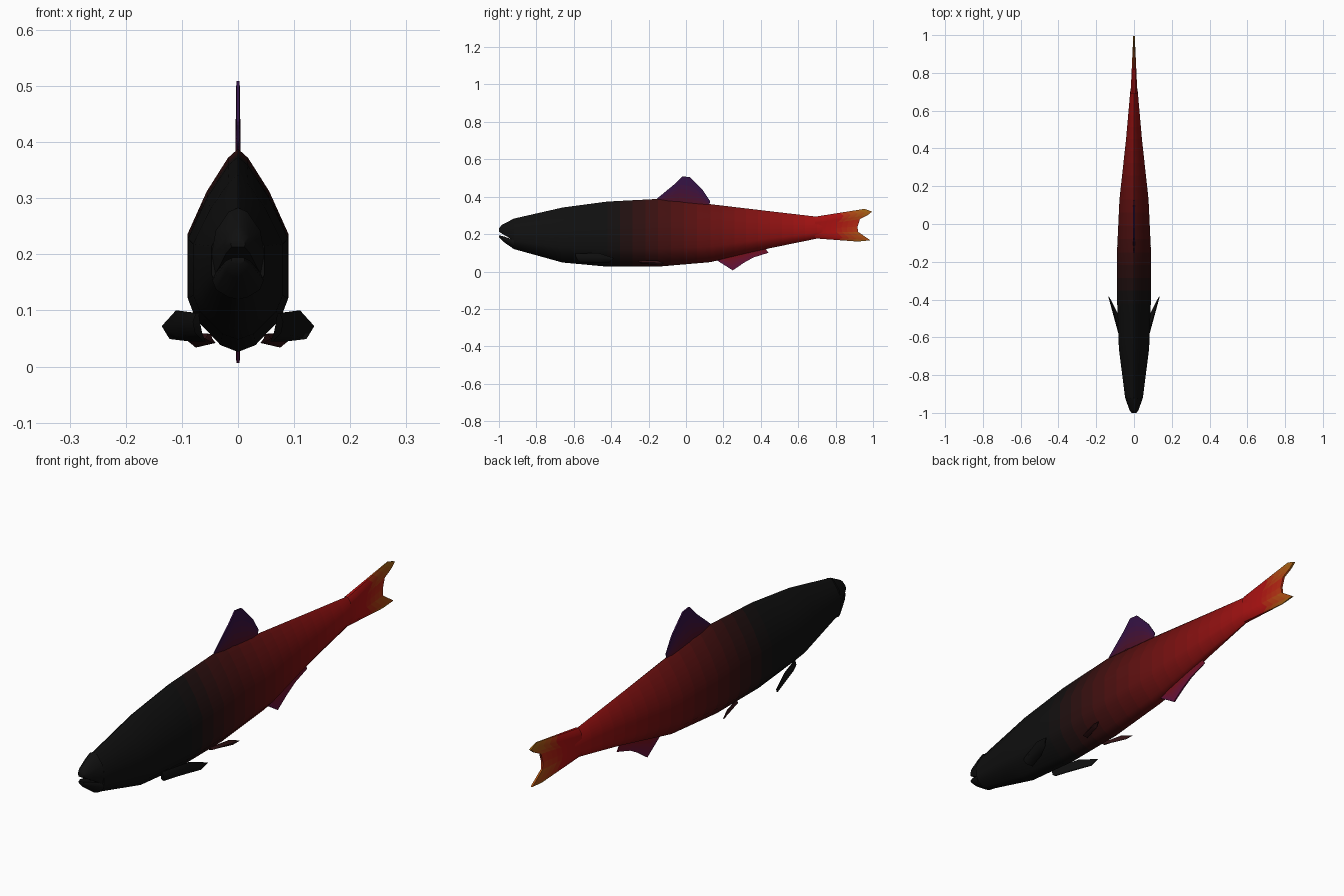
import bpy
from mathutils import Vector

if "Cube" in bpy.data.objects:
    bpy.data.objects.remove(bpy.data.objects["Cube"])

BLACK, RED = (0.005, 0.005, 0.005), (0.48, 0.006, 0.006)
ORANGE, PURPLE = (0.36, 0.14, 0.008), (0.035, 0.006, 0.06)


def mix(a, b, t):
    return tuple(p + (q - p) * t for p, q in zip(a, b))


def material(col):
    name = "tint_%d_%d_%d" % tuple(round(c * 1000) for c in col)
    m = bpy.data.materials.get(name) or bpy.data.materials.new(name)
    m.diffuse_color = (*col, 1)
    m.use_nodes = True
    m.node_tree.nodes["Principled BSDF"].inputs["Base Color"].default_value = m.diffuse_color
    return m


def body_colour(y):
    t = max(0, min(1, (y + 0.42) / 1.35))
    return mix(BLACK, RED, t ** 1.5)


def make(name, verts, faces, cols):
    me = bpy.data.meshes.new(name)
    me.from_pydata(verts, [], faces)
    slots = {}
    for poly, c in zip(me.polygons, cols):
        m = material(c)
        if m.name not in slots:
            slots[m.name] = len(slots)
            me.materials.append(m)
        poly.material_index = slots[m.name]
    ob = bpy.data.objects.new(name, me)
    bpy.context.collection.objects.link(ob)
    bpy.ops.object.select_all(action='DESELECT')
    ob.select_set(True)
    bpy.context.view_layer.objects.active = ob
    bpy.ops.object.shade_smooth_by_angle(angle=0.9)
    return ob


# half cross-section: (width fraction, height fraction), bottom to top
SECTION = [(0, 0), (.35, .035), (.85, .17), (1, .27), (1, .58), (.62, .79), (.2, .955), (0, 1)]
RING = SECTION + [(-x, z) for x, z in SECTION[-2:0:-1]]


def loft(name, stations, step=0.07, section=RING):
    rows = []
    for a, b in zip(stations, stations[1:]):
        n = max(1, round((b[0] - a[0]) / step))
        rows += [mix(a, b, i / n) for i in range(n)]
    rows.append(stations[-1])
    n = len(section)
    verts = [(x * w, y, lo + (hi - lo) * z) for y, lo, hi, w in rows for x, z in section]
    faces, cols = [], []
    for r in range(len(rows) - 1):
        for k in range(n):
            j = (k + 1) % n
            faces.append((r * n + k, r * n + j, (r + 1) * n + j, (r + 1) * n + k))
            cols.append(body_colour((rows[r][0] + rows[r + 1][0]) / 2))
    faces += [tuple(range(n))[::-1], tuple(range(len(verts) - n, len(verts)))]
    cols += [body_colour(rows[0][0]), body_colour(rows[-1][0])]
    return make(name, verts, faces, cols)


def fin(name, base, tip, thick, colour, levels=6):
    """Two skins between a base line and a tip line, thinning to the tip."""
    n = len(base)
    verts, faces, cols = [], [], []
    for side in (1, -1):
        for r in range(levels + 1):
            t = r / levels
            for k in range(n):
                edge = 0.35 if k in (0, n - 1) else 1
                h = side * (thick[0] * (1 - t) + thick[1] * t) * edge
                p = Vector(base[k]).lerp(Vector(tip[k]), t)
                verts.append((p.x + h, p.y, p.z))
    off = n * (levels + 1)

    def add(f, t, u):
        faces.append(f)
        cols.append(colour(t, u))
    for r in range(levels):
        t = (r + .5) / levels
        for k in range(n - 1):
            a = r * n + k
            f = (a, a + 1, a + n + 1, a + n)
            u = (k + .5) / (n - 1)
            add(f, t, u)
            add(tuple(i + off for i in f[::-1]), t, u)
        for k in (0, n - 1):
            a = r * n + k
            f = (a, a + n, a + n + off, a + off)
            add(f if k == 0 else f[::-1], t, k / (n - 1))
    for k in range(n - 1):
        a = levels * n + k
        add((a, a + 1, a + 1 + off, a + off), 1, (k + .5) / (n - 1))
    return make(name, verts, faces, cols)


def flat(pts):
    return [(0, y, z) for y, z in pts]


# body: y, bottom, top, half width
loft("body", [(-.92, .12, .283, .047), (-.66, .048, .342, .08), (-.42, .026, .374, .089),
              (-.15, .026, .388, .09), (.13, .05, .36, .077), (.45, .125, .322, .042),
              (.70, .176, .293, .02), (.74, .185, .285, .014)])

# jaws with open mouth between
JAW = [(0, 0), (.85, 0), (1, .3), (.85, .65), (.35, .94), (0, 1)]
UPPER = JAW + [(-x, z) for x, z in JAW[-2:0:-1]]
LOWER = [(x, 1 - z) for x, z in UPPER[::-1]]
loft("upper_jaw", [(-1, .213, .230, .013), (-.985, .203, .249, .024), (-.92, .165, .283, .047)], .1, UPPER)
loft("lower_jaw", [(-1, .182, .194, .012), (-.975, .158, .188, .026), (-.92, .12, .168, .046)], .1, LOWER)

# tail fin
fin("tail_fin",
    flat([(.69, .293), (.69, .275), (.69, .26), (.69, .245), (.69, .225), (.69, .21), (.69, .192), (.69, .177)]),
    flat([(.955, .335), (.995, .32), (.97, .30), (.93, .28), (.917, .24), (.92, .212), (.985, .167), (.92, .16)]),
    (.018, .004),
    lambda t, u: mix(body_colour(.7 + .25 * t), ORANGE, max(0, (t - .45) / .55) * min(1, abs(u - .55) * 2.6)), 8)

# dorsal fin
fin("dorsal_fin",
    flat([(-.16, .375), (-.10, .375), (-.04, .375), (.01, .365), (.06, .36), (.09, .355), (.12, .35)]),
    flat([(-.155, .39), (-.06, .468), (-.02, .509), (.02, .504), (.05, .475), (.09, .435), (.13, .375)]),
    (.005, .003), lambda t, u: mix(body_colour(-.05 + .1 * u), PURPLE, min(1, .2 + t)))

# anal fin
fin("anal_fin",
    flat([(.16, .07), (.22, .08), (.28, .09), (.34, .11), (.42, .13)]),
    flat([(.165, .06), (.25, .006), (.31, .047), (.36, .075), (.44, .10)]),
    (.005, .003), lambda t, u: mix(body_colour(.3), (.10, .006, .06), t * (1 - .6 * u)))

# paired pectoral and pelvic fins
for side, s in (("right", 1), ("left", -1)):
    for name, base, tip, tint in (
        ("pectoral_fin", [(.072, -.59, .095), (.074, -.59, .08), (.07, -.58, .06), (.06, -.56, .045)],
         [(.11, -.47, .10), (.134, -.385, .072), (.12, -.41, .049), (.088, -.47, .045)], BLACK),
        ("pelvic_fin", [(.05, -.25, .058), (.052, -.25, .05), (.042, -.24, .042)],
         [(.072, -.16, .06), (.087, -.115, .045), (.075, -.14, .034)], (.03, .006, .007))):
        fin(side + "_" + name, [(s * x, y, z) for x, y, z in base], [(s * x, y, z) for x, y, z in tip],
            (.006, .002), lambda t, u, c=tint: c, 3)

# consistent outward normals
for ob in bpy.context.scene.objects:
    bpy.ops.object.select_all(action='DESELECT')
    ob.select_set(True)
    bpy.context.view_layer.objects.active = ob
    bpy.ops.object.mode_set(mode='EDIT')
    bpy.ops.mesh.select_all(action='SELECT')
    bpy.ops.mesh.normals_make_consistent(inside=False)
    bpy.ops.object.mode_set(mode='OBJECT')
